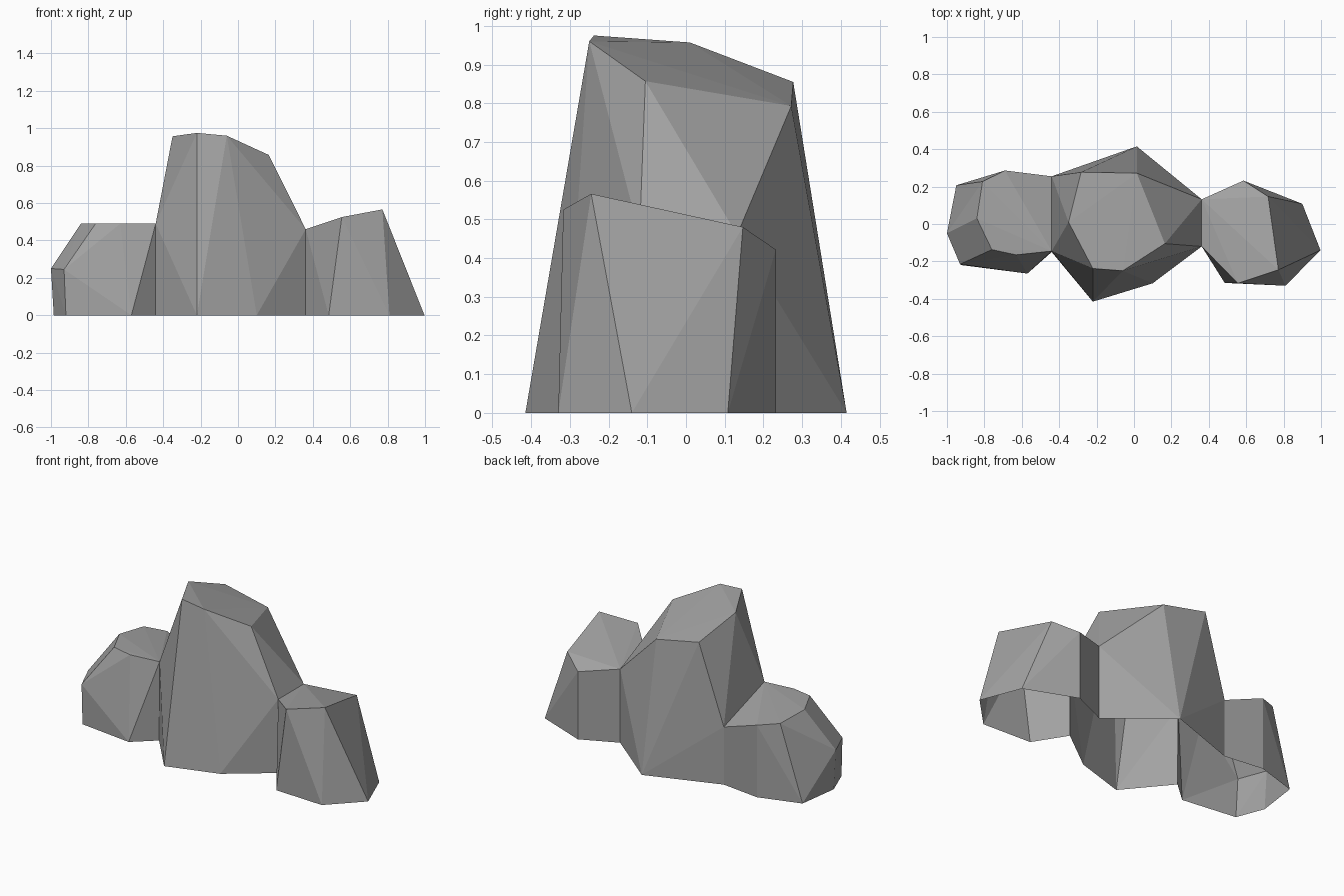
import bpy
import bmesh

if "Cube" in bpy.data.objects:
    bpy.data.objects.remove(bpy.data.objects["Cube"])

stone = bpy.data.materials.new("grey stone")
stone.diffuse_color = (0.36, 0.36, 0.36, 1)
stone.use_nodes = True
stone.node_tree.nodes["Principled BSDF"].inputs["Base Color"].default_value = stone.diffuse_color

# Upright seams where neighbouring boulders meet: foot and top of each side
LEFT_X, RIGHT_X = -0.44, 0.362
left_seam = [(LEFT_X, -0.15, 0), (LEFT_X, -0.145, 0.49),
             (LEFT_X, 0.255, 0), (LEFT_X, 0.255, 0.36)]
right_seam = [(RIGHT_X, -0.12, 0), (RIGHT_X, -0.12, 0.46),
              (RIGHT_X, 0.132, 0), (RIGHT_X, 0.132, 0.46)]


def boulder(name, foot, crown, seams):
    """Faceted hull from a footprint and a crown, open below and at the seams."""
    bm = bmesh.new()
    points = [(x, y, 0) for x, y in foot] + crown + seams
    for p in points:
        bm.verts.new(p)
    hull = bmesh.ops.convex_hull(bm, input=bm.verts[:])
    unused = [v for v in bm.verts if not v.link_faces]
    bmesh.ops.delete(bm, geom=unused, context='VERTS')
    bmesh.ops.recalc_face_normals(bm, faces=bm.faces[:])

    def is_open(f):
        return (all(v.co.z < 0.001 for v in f.verts) or
                any(all(abs(v.co.x - s) < 0.001 for v in f.verts)
                    for s in (LEFT_X, RIGHT_X)))

    bmesh.ops.delete(bm, geom=[f for f in bm.faces if is_open(f)], context='FACES')
    mesh = bpy.data.meshes.new(name)
    bm.to_mesh(mesh)
    bm.free()
    mesh.materials.append(stone)
    bpy.context.collection.objects.link(bpy.data.objects.new(name, mesh))


# Low flat-topped boulder
boulder("left_boulder",
        [(-0.57, -0.265), (-0.92, -0.22), (-0.985, -0.05), (-0.95, 0.207), (-0.69, 0.286)],
        [(-1.0, -0.05, 0.25), (-0.93, -0.215, 0.245), (-0.84, 0.03, 0.49),
         (-0.76, -0.137, 0.492), (-0.63, -0.165, 0.49),
         (-0.69, 0.286, 0.45), (-0.81, 0.227, 0.47)],
        left_seam)

# Tall central boulder
boulder("middle_boulder",
        [(-0.22, -0.415), (0.1, -0.317), (0.015, 0.415)],
        [(-0.35, 0.01, 0.957), (-0.22, -0.238, 0.975), (-0.06, -0.25, 0.96),
         (0.165, -0.105, 0.857), (0.015, 0.272, 0.793), (-0.283, 0.277, 0.855)],
        left_seam + right_seam)

# Sloping boulder
boulder("right_boulder",
        [(0.485, -0.315), (0.81, -0.33), (0.997, -0.14), (0.9, 0.108), (0.585, 0.232)],
        [(0.555, -0.317, 0.525), (0.772, -0.245, 0.566),
         (0.717, 0.147, 0.48), (0.585, 0.232, 0.422)],
        right_seam)
